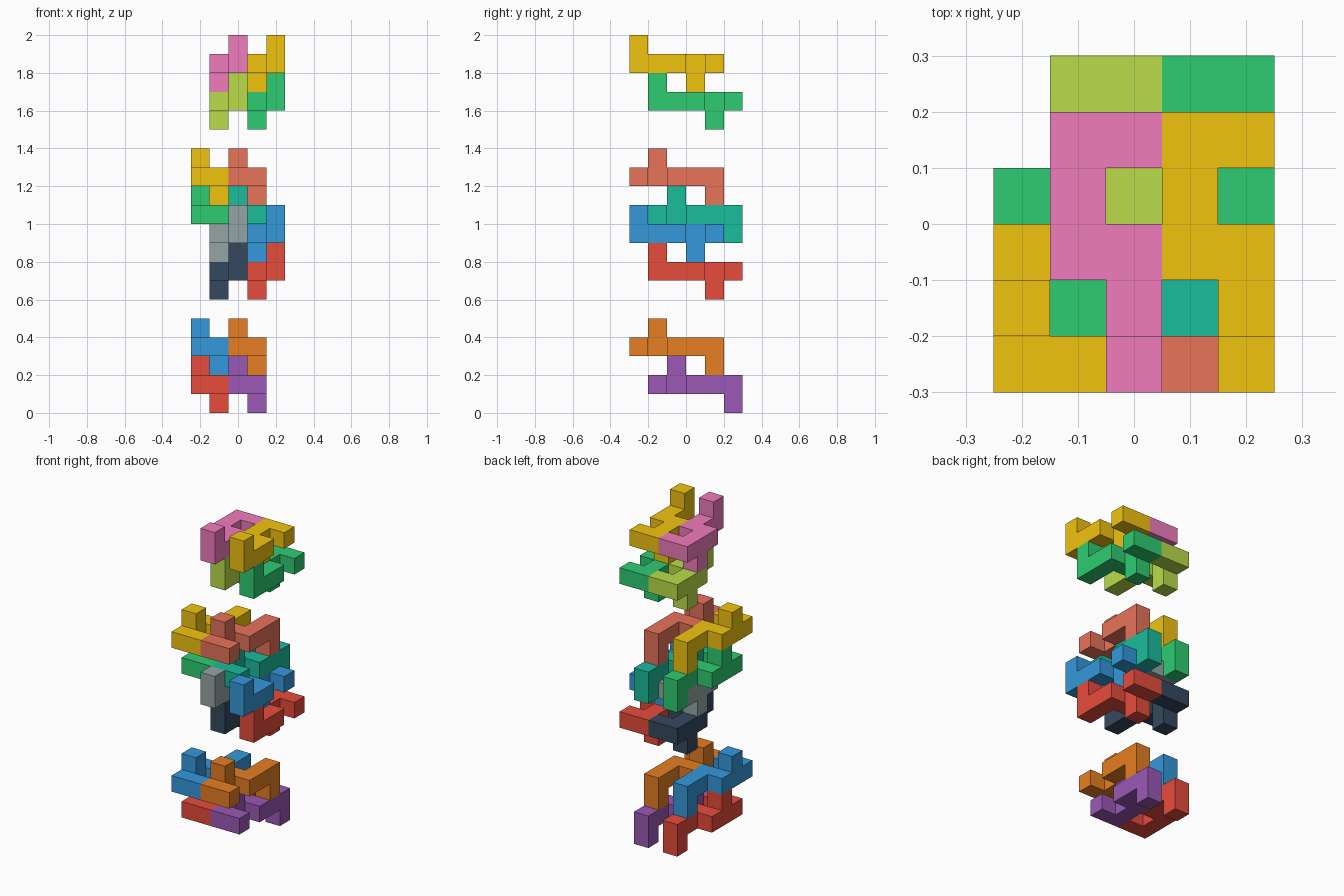
import bpy
import bmesh
from mathutils import Vector

if "Cube" in bpy.data.objects:
    bpy.data.objects.remove(bpy.data.objects["Cube"])

U = 0.1  # edge of one unit cube

# One hooked puzzle piece as unit cells (column, row, layer)
HOOK = [(1, 0, 0), (1, 1, 0), (1, 2, 0), (1, 4, 0),   # long column
        (0, 2, 0), (0, 3, 0), (0, 4, 0),              # short column
        (1, 0, 1), (0, 3, -1)]                        # upper and lower pegs
# The same piece rolled half a turn about the x axis
ROLLED = [(c, 4 - r, -k) for c, r, k in HOOK]


def linear(hex_code):
    rgb = [int(hex_code[i:i + 2], 16) / 255 for i in (0, 2, 4)]
    return [v / 12.92 if v <= 0.04045 else ((v + 0.055) / 1.055) ** 2.4 for v in rgb] + [1]


def piece(name, cells, col, row, layer, color):
    """Join unit cells into one clean solid, leaving out the inner faces."""
    filled = {(c + col, r + row, k + layer) for c, r, k in cells}
    bm = bmesh.new()
    for cell in filled:
        centre = Vector(((cell[0] - 2) * U, (cell[1] - 2.5) * U, (cell[2] + 0.5) * U))
        for axis in range(3):
            for sign in (-1, 1):
                near = list(cell)
                near[axis] += sign
                if tuple(near) in filled:
                    continue
                n, a, b = Vector(), Vector(), Vector()
                n[axis] = sign * U / 2
                a[(axis + 1) % 3] = U / 2
                b[(axis + 2) % 3] = sign * U / 2
                bm.faces.new([bm.verts.new(centre + n + s * a + t * b)
                              for s, t in ((-1, -1), (1, -1), (1, 1), (-1, 1))])
    bmesh.ops.remove_doubles(bm, verts=bm.verts, dist=U / 100)
    bmesh.ops.dissolve_limit(bm, angle_limit=0.01, verts=bm.verts, edges=bm.edges)
    bmesh.ops.recalc_face_normals(bm, faces=bm.faces)
    mesh = bpy.data.meshes.new(name)
    bm.to_mesh(mesh)
    bm.free()
    mat = bpy.data.materials.new(name + "_paint")
    mat.diffuse_color = linear(color)
    mat.use_nodes = True
    mat.node_tree.nodes["Principled BSDF"].inputs["Base Color"].default_value = mat.diffuse_color
    mesh.materials.append(mat)
    bpy.context.collection.objects.link(bpy.data.objects.new(name, mesh))


# Pairs of pieces: name, shape, first column, row, body layer, left and right colour
PAIRS = [
    ("bottom_lower", ROLLED, 0, 1, 1, "e74c3c", "9b59b6"),
    ("bottom_upper", ROLLED, 0, 0, 3, "3498db", "e67e22"),
    ("middle_base", HOOK, 1, 1, 7, "34495e", "e74c3c"),
    ("middle_lower", HOOK, 1, 0, 9, "95a5a6", "3498db"),
    ("middle_upper", ROLLED, 0, 1, 10, "2ecc71", "1abc9c"),
    ("middle_top", ROLLED, 0, 0, 12, "f1c40f", "e8735a"),
    ("top_lower", HOOK, 1, 1, 16, "badc4a", "2ecc71"),
    ("top_upper", HOOK, 1, 0, 18, "f07cbc", "f1c40f"),
]
for name, cells, col, row, layer, left, right in PAIRS:
    piece(name + "_left_piece", cells, col, row, layer, left)
    piece(name + "_right_piece", cells, col + 2, row, layer, right)
